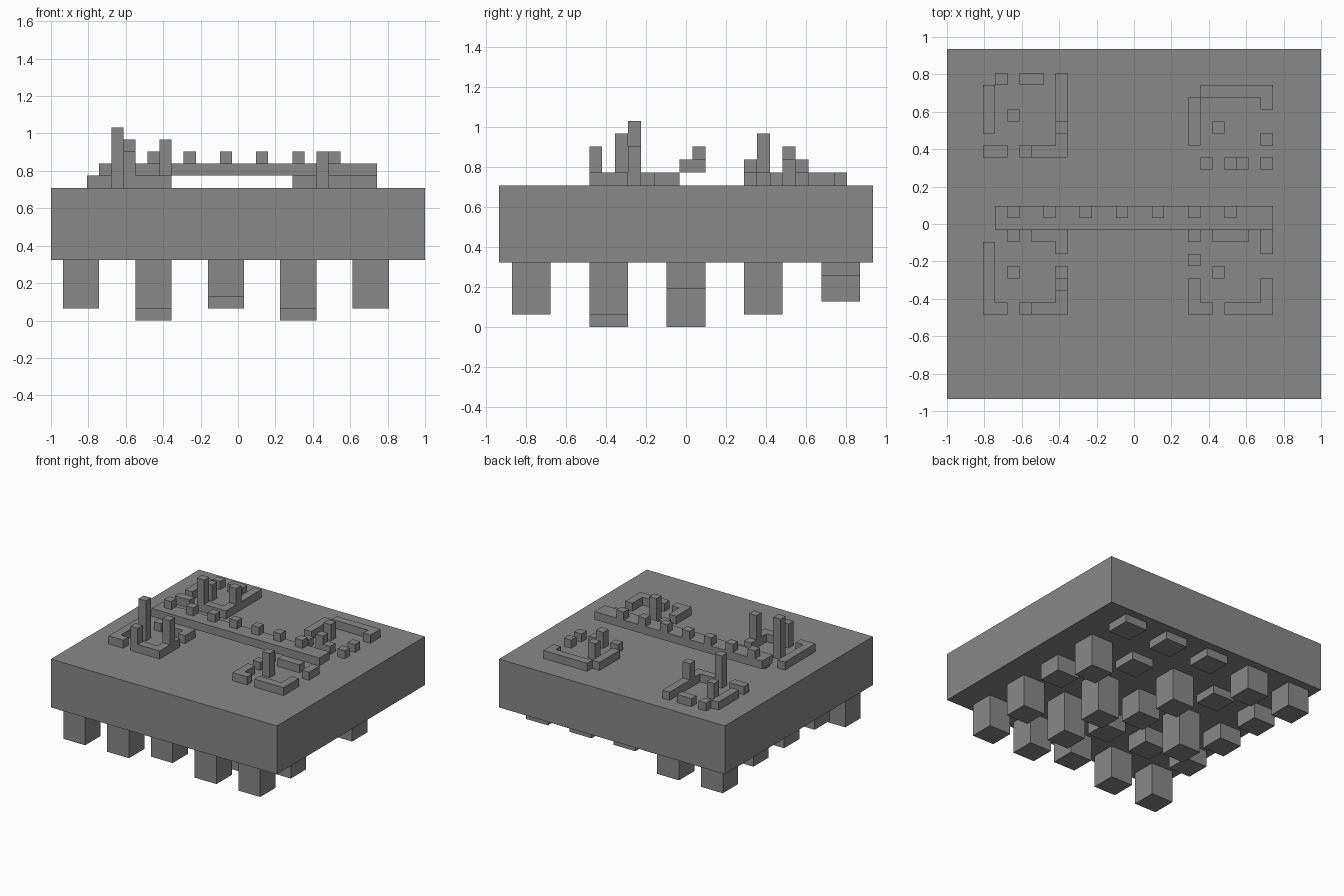
import bpy, bmesh
from mathutils import Vector

cube = bpy.data.objects.get("Cube")
if cube:
    bpy.data.objects.remove(cube, do_unlink=True)

WIDE, DEEP = 31, 29          # slab size in blocks
UNIT = 2 / WIDE
FLOOR, DECK = 5, 11          # slab underside and top, in blocks

grey = bpy.data.materials.new("stone_grey")
grey.use_nodes = True
tone = (0.25, 0.25, 0.25, 1)
grey.diffuse_color = tone
grey.node_tree.nodes["Principled BSDF"].inputs["Base Color"].default_value = tone


def finish(name, bm):
    bmesh.ops.recalc_face_normals(bm, faces=bm.faces)
    mesh = bpy.data.meshes.new(name)
    bm.to_mesh(mesh)
    bm.free()
    mesh.materials.append(grey)
    obj = bpy.data.objects.new(name, mesh)
    bpy.context.scene.collection.objects.link(obj)
    return obj


def to_world(p):
    return Vector((p[0] - WIDE / 2, p[1] - DEEP / 2, p[2])) * UNIT


def box(name, low, high):
    bm = bmesh.new()
    a, b = to_world(low), to_world(high)
    bmesh.ops.create_cube(bm, size=1)
    for v in bm.verts:
        v.co = [(a[k] + b[k]) / 2 + v.co[k] * (b[k] - a[k]) for k in range(3)]
    return finish(name, bm)


def blocks(name, cells):
    """One clean shell around a set of unit blocks."""
    bm = bmesh.new()
    for cell in cells:
        for axis in range(3):
            for side in (0, 1):
                near = list(cell)
                near[axis] += 2 * side - 1
                if tuple(near) in cells:
                    continue
                ring = []
                for s, t in ((0, 0), (1, 0), (1, 1), (0, 1)):
                    p = list(cell)
                    p[axis] += side
                    p[(axis + 1) % 3] += s
                    p[(axis + 2) % 3] += t
                    ring.append(bm.verts.new(to_world(p)))
                if not side:
                    ring.reverse()
                bm.faces.new(ring)
    bmesh.ops.remove_doubles(bm, verts=bm.verts, dist=UNIT / 100)
    bmesh.ops.dissolve_limit(bm, angle_limit=0.01, verts=bm.verts, edges=bm.edges)
    return finish(name, bm)


# Main slab
box("slab", (0, 0, FLOOR), (WIDE, DEEP, DECK))

# Hanging legs: rows run front to back, each digit a length in blocks
for r, row in enumerate(("44344", "22254", "25352", "21414", "33111")):
    for c, length in enumerate(row):
        x, y = 1 + 6 * c, 1 + 6 * r
        box(f"leg_{r}_{c}", (x, y, FLOOR - int(length)), (x + 3, y + 3, FLOOR))

# Ruined enclosures: plan maps, back row first; letters are taller posts
HEIGHT = {"#": 1, "B": 2, "C": 3, "D": 4, "E": 5}
RUINS = {
    "front_right_ruin": (3, 7, """
..#.###
#.....#
#......
#.E...#
#.....D
#.....#
##.C###"""),
    "front_left_ruin": (20, 7, """
#.###.#
......#
#......
..C....
#.....#
#.....#
##.####"""),
    "back_right_ruin": (3, 20, """
.#.##.#
#.....#
#.....#
#.B...#
#.....C
......#
##.D###"""),
    "back_left_ruin": (20, 19, """
.######
#.....#
#......
#.B....
#.....#
.......
.#.B#.#"""),
}
for name, (x, y, plan) in RUINS.items():
    rows = plan.split()[::-1]
    cells = {(x + i, y + j, DECK + k)
             for j, row in enumerate(rows)
             for i, mark in enumerate(row)
             for k in range(HEIGHT.get(mark, 0))}
    blocks(name, cells)

# Raised walkway with battlements along its rear edge
walk = {(i, j, DECK + 1) for i in range(4, 27) for j in (14, 15)}
walk |= {(i, 15, DECK + 2) for i in range(5, 24, 3)}
blocks("raised_walkway", walk)
